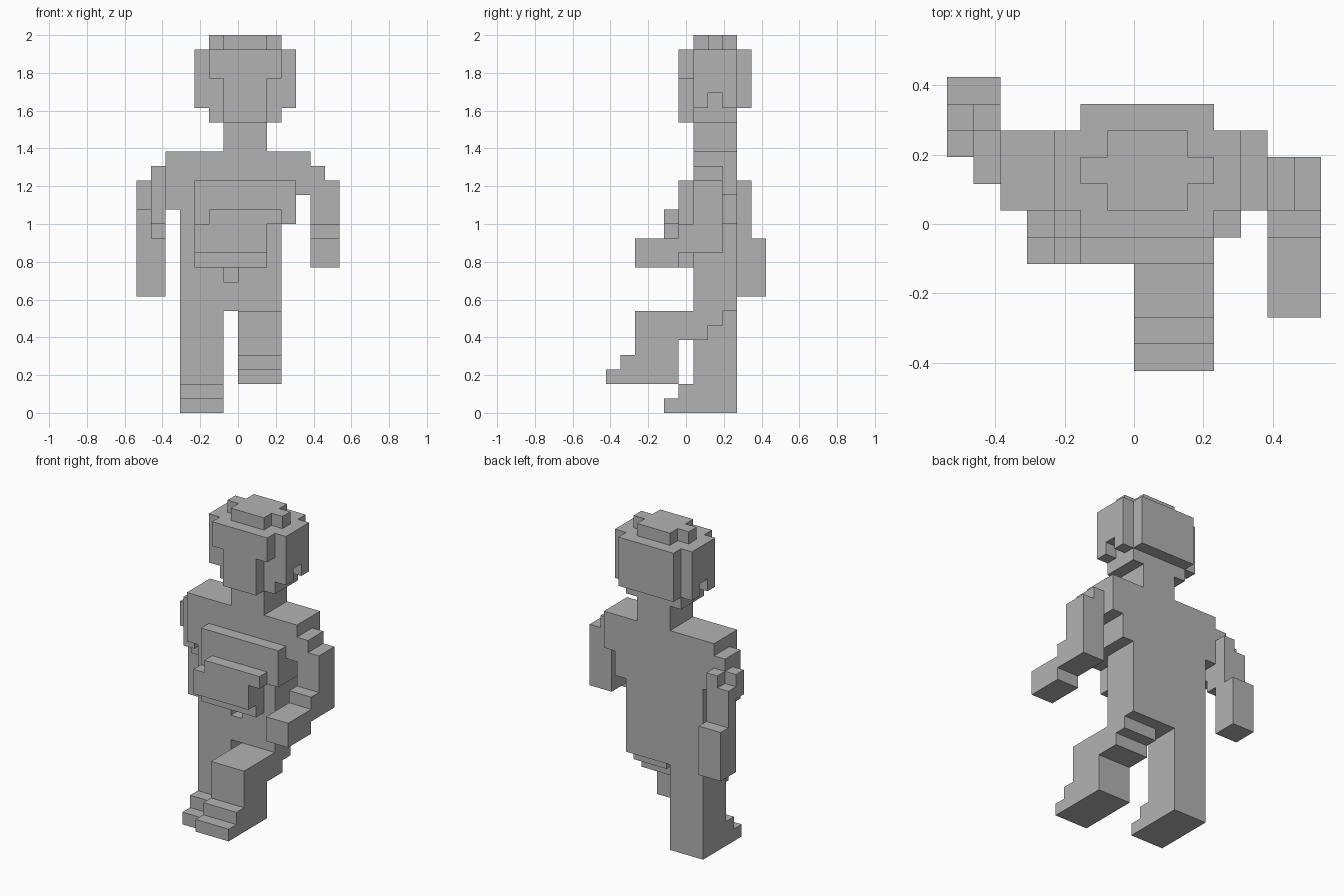
import bpy
import bmesh
from mathutils import Vector

default_cube = bpy.data.objects.get("Cube")
if default_cube:
    bpy.data.objects.remove(default_cube, do_unlink=True)

UNIT = 2 / 26                     # one block; the figure is 26 blocks tall
ORIGIN = Vector((0, -5.5, 0))     # block rows in depth count from the front

grey = bpy.data.materials.new("plain grey")
grey.use_nodes = True
grey.diffuse_color = (0.45, 0.45, 0.45, 1)
grey.node_tree.nodes["Principled BSDF"].inputs["Base Color"].default_value = grey.diffuse_color

parts = {}


def cells(x, y, z):
    """All block cells in the half-open ranges x, y and z."""
    return {(i, j, k) for i in range(*x) for j in range(*y) for k in range(*z)}


def part(name, *boxes, cut=()):
    """Register a part made of boxes, with optional boxes removed."""
    solid = set().union(*(cells(*b) for b in boxes))
    parts[name] = solid.difference(*(cells(*b) for b in cut))


def build(name, solid, occupied):
    """Make the outer skin of a part, with flat areas merged."""
    bm = bmesh.new()
    for cell in solid:
        for axis in range(3):
            for side in (0, 1):
                near = list(cell)
                near[axis] += 2 * side - 1
                if tuple(near) in occupied:
                    continue
                u, v = (axis + 1) % 3, (axis + 2) % 3
                corners = []
                for a, b in ((0, 0), (1, 0), (1, 1), (0, 1)):
                    p = Vector(cell)
                    p[axis] += side
                    p[u] += a
                    p[v] += b
                    corners.append(bm.verts.new((p + ORIGIN) * UNIT))
                bm.faces.new(corners if side else corners[::-1])
    bmesh.ops.remove_doubles(bm, verts=bm.verts[:], dist=UNIT / 100)
    bmesh.ops.dissolve_limit(bm, angle_limit=0.01, verts=bm.verts[:], edges=bm.edges[:])
    mesh = bpy.data.meshes.new(name)
    bm.to_mesh(mesh)
    bm.free()
    mesh.materials.append(grey)
    bpy.context.collection.objects.link(bpy.data.objects.new(name, mesh))


# Head: skull with ear notches, crown, and stepped face
part("head",
     ((-3, 4), (6, 9), (21, 25)),
     ((-2, 3), (9, 10), (21, 25)),
     ((-2, 3), (6, 9), (20, 21)),
     cut=[((x, x + 1), (7, 8), (21, 22)) for x in (-3, 3)])
part("crown",
     ((-1, 2), (6, 9), (25, 26)),
     ((-2, 3), (7, 8), (25, 26)))
part("face",
     ((-2, 3), (5, 6), (23, 25)),
     ((-1, 2), (5, 6), (20, 23)))
part("neck", ((-1, 2), (6, 9), (18, 20)))

# Torso with shoulders and a small notch at the waist
part("torso",
     ((-4, 3), (6, 9), (7, 18)),
     ((3, 4), (6, 9), (13, 18)),
     ((4, 5), (6, 9), (15, 18)),
     ((-5, -4), (6, 9), (14, 18)),
     cut=[((-1, 0), (6, 7), (9, 10))])

# Layered front of the chest and belly
part("chest",
     ((-3, 4), (5, 6), (13, 16)),
     ((-3, 2), (5, 6), (10, 13)))
part("belly",
     ((-2, 3), (4, 5), (13, 14)),
     ((-3, 2), (4, 5), (11, 13)))

# Left arm bent forward
part("left_arm",
     ((5, 6), (6, 8), (16, 17)),
     ((5, 7), (6, 8), (11, 16)),
     ((5, 7), (5, 6), (11, 13)))
part("left_forearm", ((5, 7), (2, 5), (10, 12)))

# Right arm swung back
part("right_arm",
     ((-6, -5), (7, 8), (13, 17)),
     ((-6, -5), (8, 9), (12, 17)),
     ((-7, -6), (8, 9), (14, 16)),
     ((-6, -5), (9, 10), (12, 16)),
     ((-7, -6), (9, 10), (12, 15)))
part("right_forearm", ((-7, -5), (9, 11), (8, 12)))

# Left leg raised in a stride, with stepped thigh and foot
part("left_thigh",
     ((0, 3), (5, 7), (5, 7)),
     ((0, 3), (7, 8), (6, 7)))
part("left_shin", ((0, 3), (2, 5), (2, 7)))
part("left_foot",
     ((0, 3), (1, 2), (2, 4)),
     ((0, 3), (0, 1), (2, 3)))

# Right leg standing
part("right_leg", ((-4, -1), (6, 9), (0, 7)))
part("right_foot",
     ((-4, -1), (5, 6), (0, 2)),
     ((-4, -1), (4, 5), (0, 1)))

occupied = set().union(*parts.values())
for name, solid in parts.items():
    build(name, solid, occupied)
